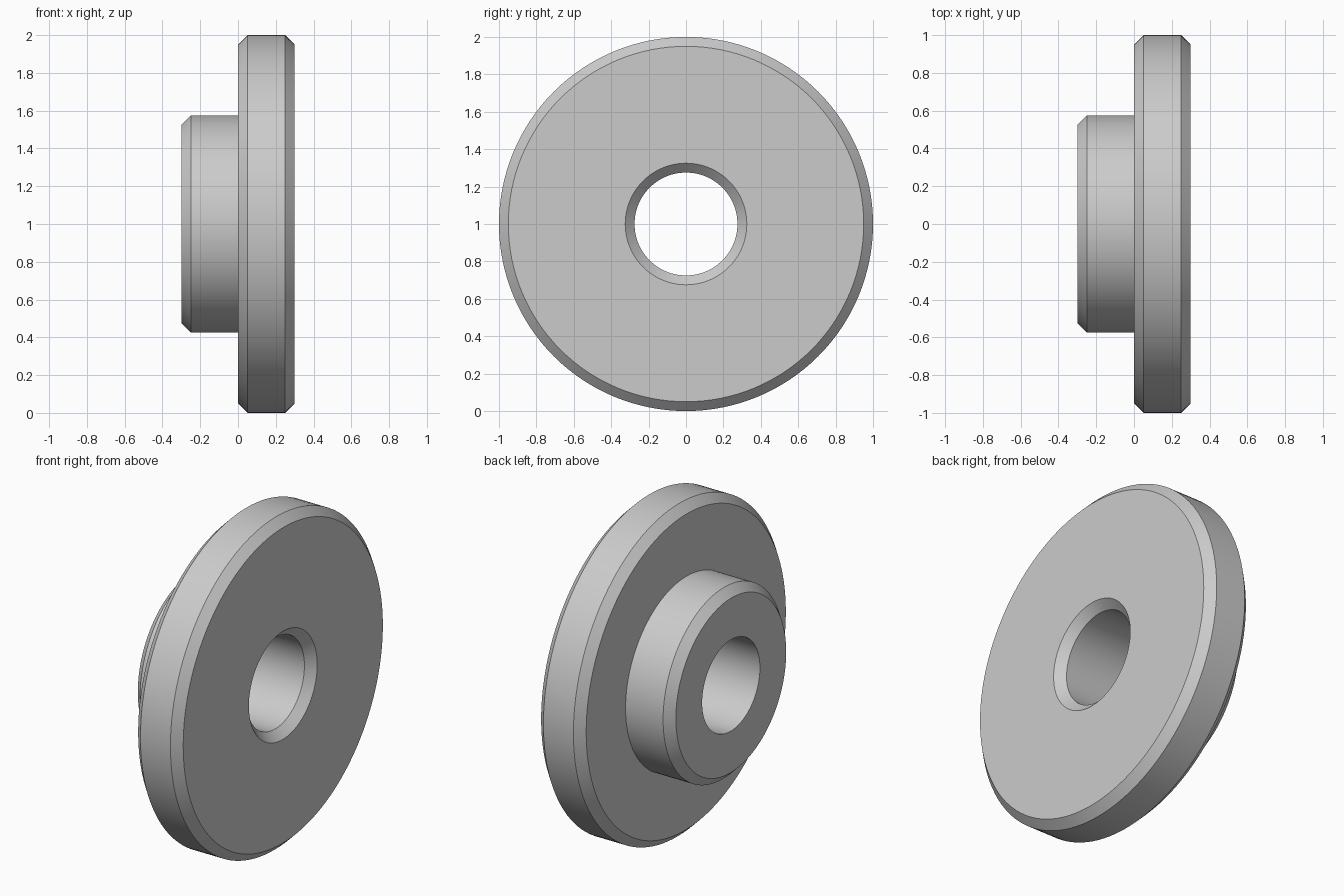
import bpy, bmesh, math
from mathutils import Matrix, Vector

cube = bpy.data.objects.get("Cube")
if cube:
    bpy.data.objects.remove(cube, do_unlink=True)

# Plain grey metal
metal = bpy.data.materials.new("grey metal")
metal.use_nodes = True
colour = (0.6, 0.6, 0.6, 1)
metal.diffuse_color = colour
metal.node_tree.nodes["Principled BSDF"].inputs["Base Color"].default_value = colour

SEGMENTS = 128
BORE, HUB, FLANGE = 0.275, 0.575, 1.0
HALF, CHAMFER = 0.3, 0.05

# Closed cross-section as (position along axis, radius)
profile = [
    (-HALF, BORE),                                          # hub end face
    (-HALF, HUB - CHAMFER), (-HALF + CHAMFER, HUB),         # hub chamfer
    (0, HUB),                                               # shoulder
    (0, FLANGE - CHAMFER), (CHAMFER, FLANGE),               # flange back chamfer
    (HALF - CHAMFER, FLANGE), (HALF, FLANGE - CHAMFER),     # flange outer chamfer
    (HALF, BORE + CHAMFER), (HALF - CHAMFER, BORE),         # bore countersink
]

# Spin the section around the x axis
bm = bmesh.new()
rings = []
for i in range(SEGMENTS):
    turn = Matrix.Rotation(math.tau * i / SEGMENTS, 3, 'X')
    rings.append([bm.verts.new(turn @ Vector((x, 0, r))) for x, r in profile])
for i, ring in enumerate(rings):
    following = rings[(i + 1) % SEGMENTS]
    for j in range(len(profile)):
        k = (j + 1) % len(profile)
        bm.faces.new((ring[j], ring[k], following[k], following[j]))
bmesh.ops.recalc_face_normals(bm, faces=bm.faces)

mesh = bpy.data.meshes.new("flanged_bushing")
bm.to_mesh(mesh)
bm.free()
mesh.materials.append(metal)
bushing = bpy.data.objects.new("flanged_bushing", mesh)
bushing.location.z = FLANGE
bpy.context.collection.objects.link(bushing)

# Smooth round walls, crisp chamfer edges
bpy.ops.object.select_all(action='DESELECT')
bushing.select_set(True)
bpy.context.view_layer.objects.active = bushing
bpy.ops.object.shade_smooth_by_angle(angle=math.radians(30))
